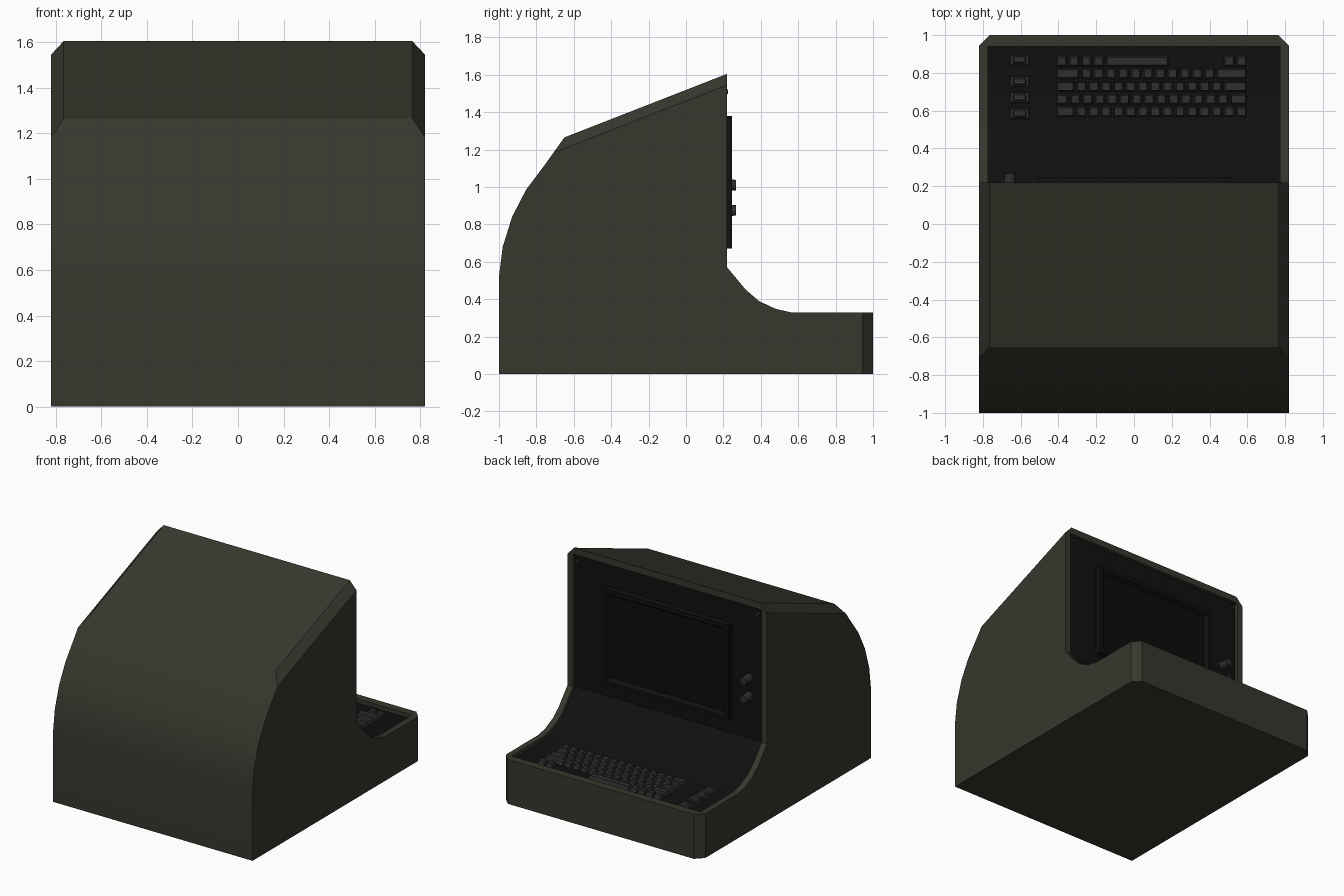
import bpy, bmesh, math
from mathutils import Matrix, Vector

if "Cube" in bpy.data.objects:
    bpy.data.objects.remove(bpy.data.objects["Cube"])


def material(name, rgb):
    m = bpy.data.materials.new(name)
    m.diffuse_color = (*rgb, 1)
    m.use_nodes = True
    m.node_tree.nodes["Principled BSDF"].inputs["Base Color"].default_value = m.diffuse_color
    return m


OLIVE = material("olive_case", (0.038, 0.038, 0.027))
BLACK = material("black_panel", (0.005, 0.005, 0.005))
GLASS = material("dark_glass", (0.0035, 0.0035, 0.004))
KEY = material("key_grey", (0.028, 0.028, 0.028))


def finish(name, bm, mat, smooth=None):
    bmesh.ops.recalc_face_normals(bm, faces=bm.faces)
    me = bpy.data.meshes.new(name)
    bm.to_mesh(me)
    bm.free()
    ob = bpy.data.objects.new(name, me)
    bpy.context.collection.objects.link(ob)
    me.materials.append(mat)
    bpy.ops.object.select_all(action='DESELECT')
    ob.select_set(True)
    bpy.context.view_layer.objects.active = ob
    if smooth:
        bpy.ops.object.shade_smooth_by_angle(angle=math.radians(smooth))
    return ob


def prism(profile, half):
    """Extrude a (y, z) profile across x."""
    bm = bmesh.new()
    face = bm.faces.new([bm.verts.new((-half, y, z)) for y, z in profile])
    ext = bmesh.ops.extrude_face_region(bm, geom=[face])
    verts = [v for v in ext["geom"] if isinstance(v, bmesh.types.BMVert)]
    bmesh.ops.translate(bm, verts=verts, vec=(2 * half, 0, 0))
    bmesh.ops.recalc_face_normals(bm, faces=bm.faces)
    return bm


def add_key(bm, x0, x1, y0, y1, z0, z1, taper=0.008):
    """Box whose top is drawn in by the taper."""
    v = bmesh.ops.create_cube(bm, size=1)["verts"]
    for p in v:
        t = taper if p.co.z > 0 else 0
        p.co = Vector((x1 - t if p.co.x > 0 else x0 + t,
                       y1 - t if p.co.y > 0 else y0 + t,
                       z1 if p.co.z > 0 else z0))


# Case: side profile with chamfered roof edges and keyboard corners
case_profile = [(-1, 0), (-1, .52), (-.98, .68), (-.93, .84), (-.855, .985),
                (-.75, 1.125), (-.65, 1.265), (.22, 1.605), (.22, .57),
                (.32, .45), (.39, .39), (.48, .348), (.56, .33), (1, .33), (1, 0)]
bm = prism(case_profile, .82)
edges = []
for e in bm.edges:
    a, b = (v.co for v in e.verts)
    if abs(a.x - b.x) < .01:
        roof = min(a.z, b.z) > 1.2 and abs(a.y - b.y) > .5
        corner = min(a.y, b.y) > .99
        if roof or corner:
            edges.append(e)
bmesh.ops.bevel(bm, geom=edges, offset=.055, offset_type='OFFSET',
                segments=1, affect='EDGES')
case = finish("case", bm, OLIVE)

# Recess for the screen and keyboard panel
panel_profile = [(.193, 1.555), (.193, .56), (.30, .43), (.375, .364),
                 (.47, .319), (.555, .298), (.94, .298)]
cutter = finish("recess_cutter",
                prism(panel_profile + [(.94, .7), (.6, 1.555)], .775), OLIVE)
cutter.hide_render = True
mod = case.modifiers.new("recess", 'BOOLEAN')
mod.operation = 'DIFFERENCE'
mod.solver = 'EXACT'
mod.object = cutter
bpy.context.view_layer.objects.active = case
bpy.ops.object.modifier_apply(modifier="recess")
bpy.data.objects.remove(cutter)
bpy.ops.object.select_all(action='DESELECT')
case.select_set(True)
bpy.context.view_layer.objects.active = case
bpy.ops.object.shade_smooth_by_angle(angle=math.radians(20))

# Black panel lining the recess
bm = bmesh.new()
rows = [[bm.verts.new((x, y + .003, z + .003)) for x in (-.774, .774)]
        for y, z in panel_profile]
rows[-1][0].co.y = rows[-1][1].co.y = .939
rows[0][0].co.z = rows[0][1].co.z = 1.554
for r, s in zip(rows, rows[1:]):
    bm.faces.new((r[0], r[1], s[1], s[0]))
panel = finish("front_panel", bm, BLACK, 35)

# Screen bezel with an opening that slopes in to the glass
bm = bmesh.new()
loops = []
for inset, y in ((0, .19), (0, .245), (.03, .245), (.05, .215)):
    hx, z0, z1 = .517 - inset, .67 + inset, 1.38 - inset
    loops.append([bm.verts.new((x, y, z)) for x, z in
                  ((-hx, z0), (hx, z0), (hx, z1), (-hx, z1))])
for a, b in zip(loops, loops[1:]):
    for i in range(4):
        j = (i + 1) % 4
        bm.faces.new((a[i], a[j], b[j], b[i]))
finish("screen_bezel", bm, BLACK)

bm = bmesh.new()
add_key(bm, -.47, .47, .20, .217, .717, 1.333, 0)
finish("screen_glass", bm, GLASS)


def add_knob(bm, x, z, r0, r1, y0, y1, n):
    m = Matrix.Translation((x, (y0 + y1) / 2, z)) @ Matrix.Rotation(-math.pi / 2, 4, 'X')
    bmesh.ops.create_cone(bm, cap_ends=True, segments=n, radius1=r0,
                          radius2=r1, depth=y1 - y0, matrix=m)


# Two control knobs and the corner screws
bm = bmesh.new()
for z in (.875, 1.01):
    add_knob(bm, -.657, z, .033, .028, .19, .268, 12)
finish("control_knobs", bm, KEY, 35)
bm = bmesh.new()
for x in (-.74, .74):
    add_knob(bm, x, 1.51, .015, .012, .19, .224, 10)
finish("panel_screws", bm, KEY, 35)

# Keyboard: rows of key widths in units, negative is a gap
U, START = .0652, -.415
key_rows = [
    (.862, [1, 1, 1, 1, 5.25, -4.35, 1, 1]),
    (.795, [2] + [1] * 11 + [2.6]),
    (.728, [1.6] + [1] * 12 + [2]),
    (.661, [1.1] + [1] * 13 + [1.5]),
    (.595, [1.6] + [1] * 14),
]
bm = bmesh.new()
for y, widths in key_rows:
    x = START
    for w in widths:
        if w > 0:
            add_key(bm, x + .005, x + w * U - .005, y - .028, y + .028, .298, .326)
        x += abs(w) * U
finish("keyboard_keys", bm, KEY)

# Column of function keys, each on its own surround
base, caps = bmesh.new(), bmesh.new()
for y in (.87, .755, .67, .585):
    add_key(base, -.657, -.555, y - .029, y + .029, .298, .312, .004)
    add_key(caps, -.642, -.570, y - .021, y + .021, .31, .326)
finish("function_key_surrounds", base, KEY)
finish("function_keys", caps, KEY)
